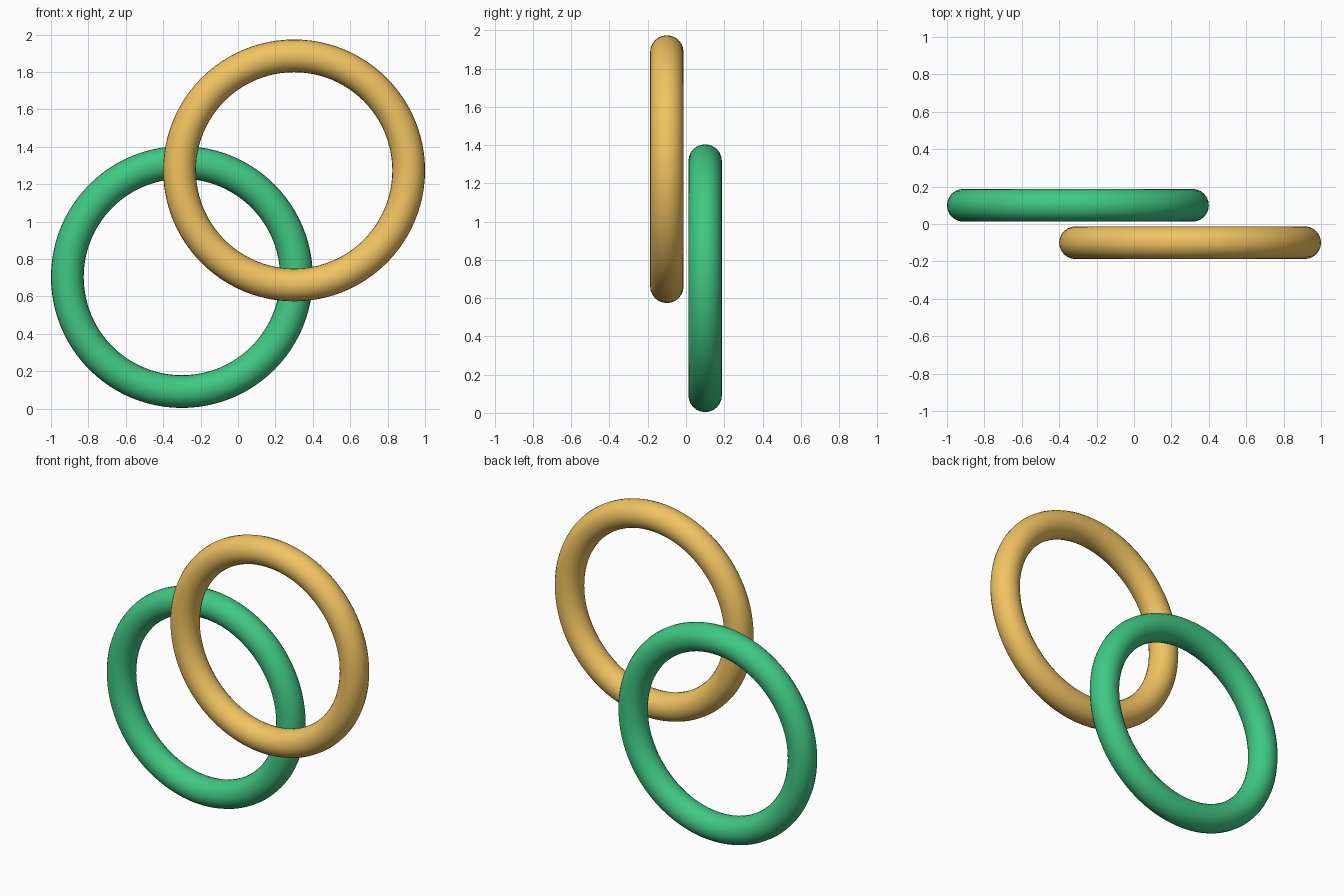
import bpy
import math

if "Cube" in bpy.data.objects:
    bpy.data.objects.remove(bpy.data.objects["Cube"])


def ring(name, centre, colour):
    # Upright smooth ring facing the front
    bpy.ops.mesh.primitive_torus_add(
        major_radius=0.6125, minor_radius=0.0875,
        major_segments=96, minor_segments=24,
        location=centre, rotation=(math.pi / 2, 0, 0))
    ob = bpy.context.object
    ob.name = name
    bpy.ops.object.shade_smooth()
    mat = bpy.data.materials.new(name + "_colour")
    mat.diffuse_color = colour
    mat.use_nodes = True
    mat.node_tree.nodes["Principled BSDF"].inputs["Base Color"].default_value = mat.diffuse_color
    ob.data.materials.append(mat)


# Lower ring at the back, upper ring at the front
ring("lower_ring", (-0.3, 0.1, 0.704), (0.05, 0.58, 0.23, 1))
ring("upper_ring", (0.3, -0.1, 1.274), (0.88, 0.55, 0.12, 1))
